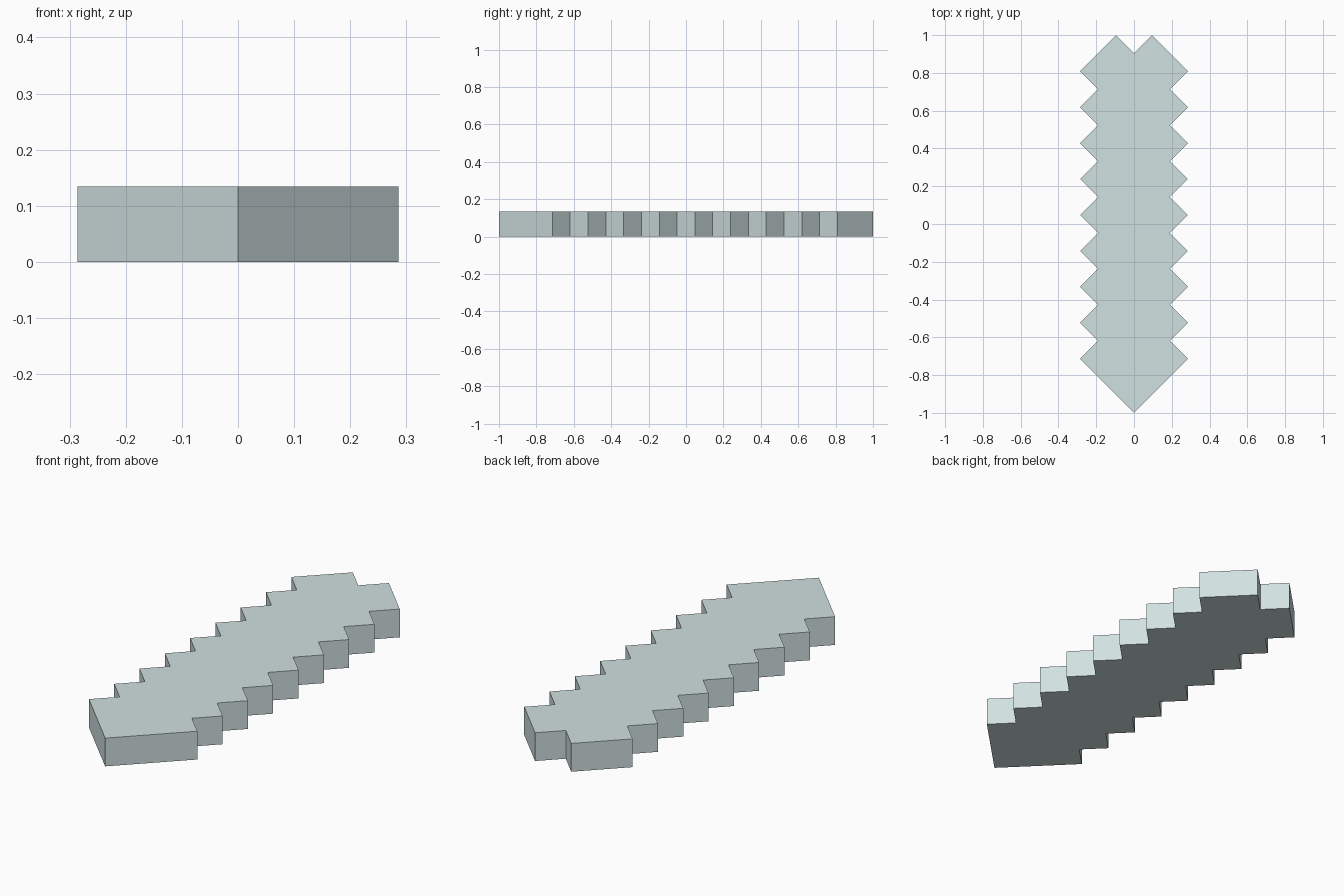
import bpy, bmesh, math

if "Cube" in bpy.data.objects:
    bpy.data.objects.remove(bpy.data.objects["Cube"])

U = 2 / 21                  # half diagonal of one square step
HEIGHT = U * math.sqrt(2)   # slab is one step thick

# Right half of the outline: front point, nine teeth, back notch
right = [(0, -1)]
for k in range(9):
    y = -1 + (3 + 2 * k) * U
    right.append((3 * U, y))
    if k < 8:
        right.append((2 * U, y + U))
right.append((U, 1))
notch = [(0, 1 - U)]

# Mirror to the left half
left = [(-x, y) for x, y in reversed(right[1:])]
outline = right + notch + left

# Extrude the outline into a slab
bm = bmesh.new()
base = bm.faces.new([bm.verts.new((x, y, 0)) for x, y in outline])
ext = bmesh.ops.extrude_face_region(bm, geom=[base], use_keep_orig=True)
top = [v for v in ext["geom"] if isinstance(v, bmesh.types.BMVert)]
bmesh.ops.translate(bm, verts=top, vec=(0, 0, HEIGHT))
bmesh.ops.recalc_face_normals(bm, faces=bm.faces)

mesh = bpy.data.meshes.new("stepped_bar")
bm.to_mesh(mesh)
bm.free()

mat = bpy.data.materials.new("pale grey")
mat.diffuse_color = (0.64, 0.75, 0.75, 1)
mat.use_nodes = True
mat.node_tree.nodes["Principled BSDF"].inputs["Base Color"].default_value = mat.diffuse_color
mesh.materials.append(mat)

bar = bpy.data.objects.new("stepped_bar", mesh)
bpy.context.collection.objects.link(bar)
